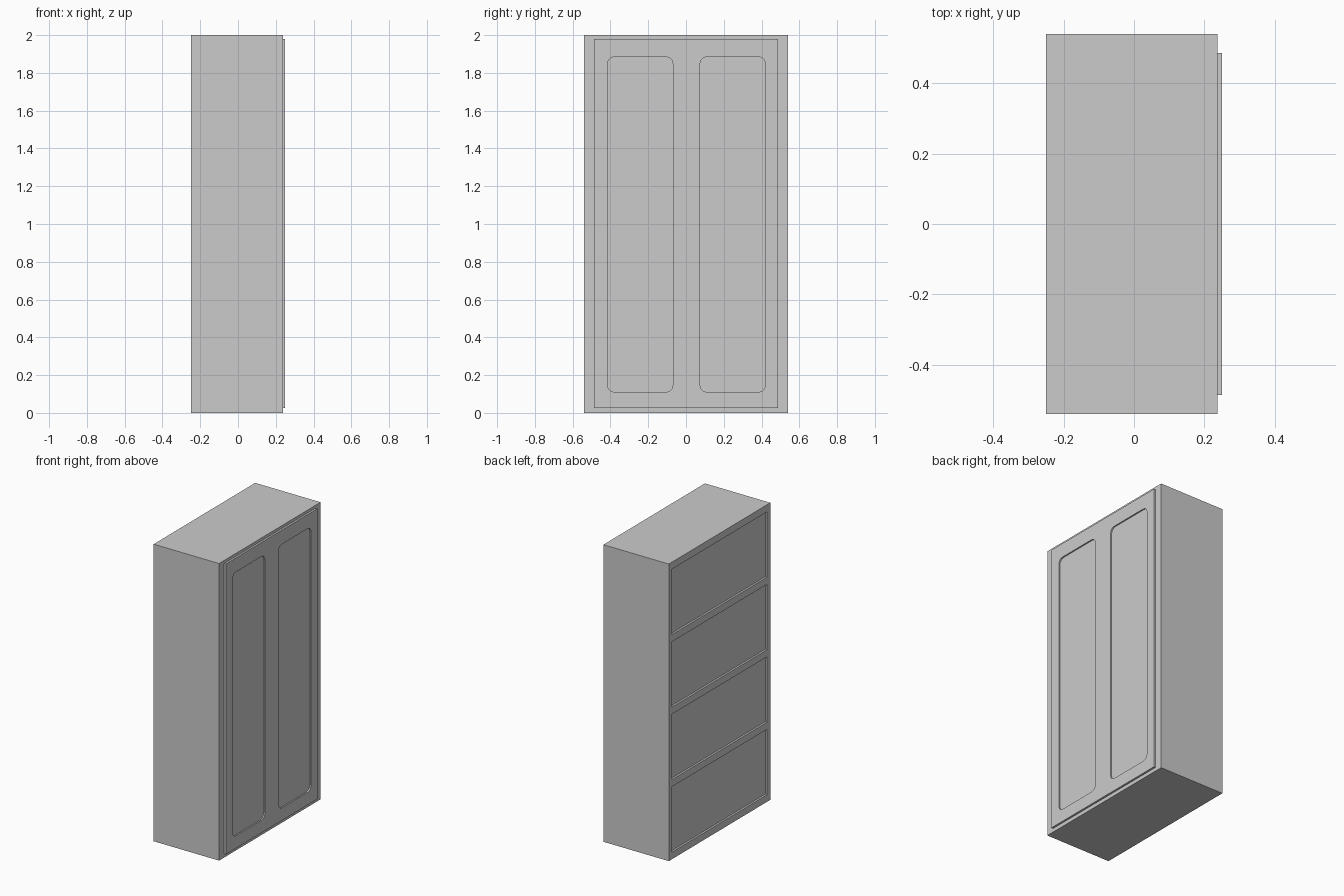
import bpy, bmesh, math

if "Cube" in bpy.data.objects:
    bpy.data.objects.remove(bpy.data.objects["Cube"])

X_BACK, X_BODY, X_DOOR = -0.25, 0.237, 0.25
HALF_W, HEIGHT = 0.54, 2.0


def add_box(bm, lo, hi):
    """Add an axis-aligned box between two corners."""
    verts = bmesh.ops.create_cube(bm, size=1)["verts"]
    for v in verts:
        for i in range(3):
            v.co[i] = hi[i] if v.co[i] > 0 else lo[i]


def add_rounded_panel(bm, x0, x1, y0, y1, z0, z1, r, seg=3):
    """Add a slab along x with rounded corners in the yz plane."""
    corners = [(y1 - r, z1 - r), (y0 + r, z1 - r), (y0 + r, z0 + r), (y1 - r, z0 + r)]
    verts = []
    for k, (cy, cz) in enumerate(corners):
        for s in range(seg + 1):
            a = math.pi / 2 * (k + s / seg)
            verts.append(bm.verts.new((x0, cy + r * math.cos(a), cz + r * math.sin(a))))
    face = bm.faces.new(verts)
    ext = bmesh.ops.extrude_face_region(bm, geom=[face], use_keep_orig=True)
    for v in [g for g in ext["geom"] if isinstance(g, bmesh.types.BMVert)]:
        v.co.x = x1


def make_object(name, bm):
    bmesh.ops.recalc_face_normals(bm, faces=bm.faces[:])
    mesh = bpy.data.meshes.new(name)
    bm.to_mesh(mesh)
    bm.free()
    obj = bpy.data.objects.new(name, mesh)
    bpy.context.collection.objects.link(obj)
    return obj


def carve(obj, cutter):
    cutter.hide_render = True
    cutter.hide_set(True)
    mod = obj.modifiers.new("recesses", "BOOLEAN")
    mod.operation = "DIFFERENCE"
    mod.solver = "EXACT"
    mod.object = cutter


# Cabinet carcass
bm = bmesh.new()
add_box(bm, (X_BACK, -HALF_W, 0), (X_BODY, HALF_W, HEIGHT))
carcass = make_object("cabinet_body", bm)

# Four shallow bays on the back, separated by shelf edges
bm = bmesh.new()
board, bay = 0.048, 0.44
for i in range(4):
    z = board + i * (board + bay)
    add_box(bm, (X_BACK - 0.05, -0.505, z), (X_BACK + 0.013, 0.505, z + bay))
carve(carcass, make_object("back_bay_cutter", bm))

# Door slab standing proud of the carcass
bm = bmesh.new()
add_box(bm, (X_BODY, -0.486, 0.025), (X_DOOR, 0.486, 1.98))
doors = make_object("doors", bm)

# Two sunken door panels with rounded corners
bm = bmesh.new()
for y0, y1 in ((-0.415, -0.07), (0.075, 0.42)):
    add_rounded_panel(bm, X_DOOR - 0.009, X_DOOR + 0.05, y0, y1, 0.11, 1.885, 0.035)
carve(doors, make_object("door_panel_cutter", bm))
